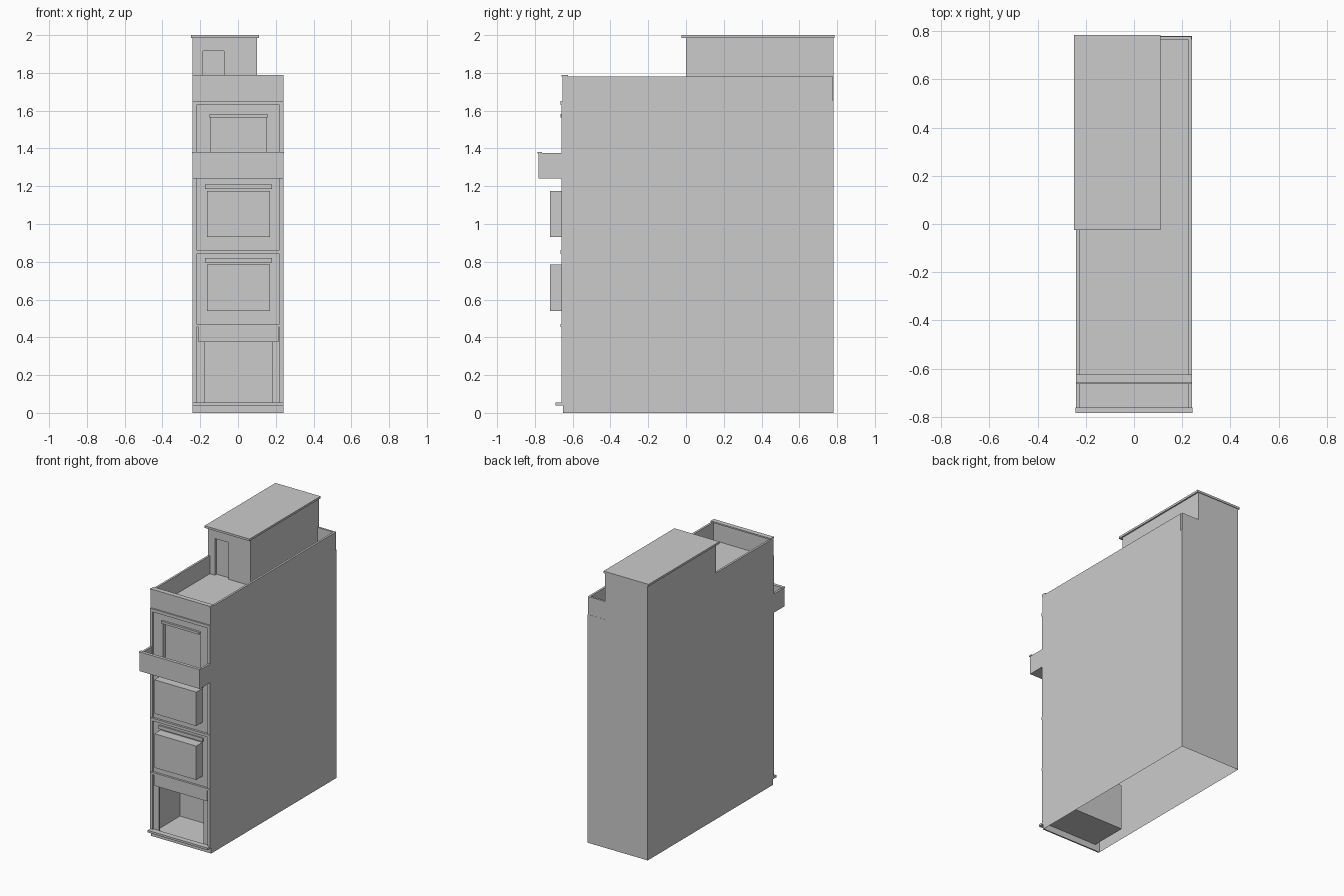
import bpy, bmesh

if "Cube" in bpy.data.objects:
    bpy.data.objects.remove(bpy.data.objects["Cube"])

# box face order: bottom, top, front, back, left, right
FACES = {"bottom": (0, 3, 2, 1), "top": (4, 5, 6, 7), "front": (0, 1, 5, 4),
         "back": (2, 3, 7, 6), "left": (3, 0, 4, 7), "right": (1, 2, 6, 5)}


def box(name, x, y, z, skip=()):
    """Box from three (min, max) ranges, leaving out the skipped sides."""
    bm = bmesh.new()
    v = [bm.verts.new((x[i], y[j], z[k])) for k in (0, 1)
         for i, j in ((0, 0), (1, 0), (1, 1), (0, 1))]
    for side, idx in FACES.items():
        if side not in skip:
            bm.faces.new([v[i] for i in idx])
    mesh = bpy.data.meshes.new(name)
    bm.to_mesh(mesh)
    bm.free()
    ob = bpy.data.objects.new(name, mesh)
    bpy.context.collection.objects.link(ob)
    return ob


W, F, B = 0.24, -0.65, 0.78      # half width, front wall, back wall
ROOF, TOP = 1.65, 1.78

# hollow outer walls, open underneath, with roof deck
box("outer_walls", (-W, W), (F, B), (0, ROOF), ("front", "bottom"))


def wall(name, x, z):
    box(name, x, (F, F + 0.01), z)


# front wall around the shop opening and the upper window
wall("base_wall", (-W, W), (0, 0.045))
wall("shop_jamb_left", (-W, -0.175), (0.045, 0.375))
wall("shop_jamb_right", (0.18, W), (0.045, 0.375))
wall("middle_wall", (-W, W), (0.375, 1.24))
wall("upper_jamb_left", (-W, -0.145), (1.24, 1.565))
wall("upper_jamb_right", (0.15, W), (1.24, 1.565))
wall("upper_wall", (-W, W), (1.565, ROOF))

# shop room and recessed balcony door
box("shop_room", (-0.205, 0.21), (F + 0.005, -0.37), (0.045, 0.375), ("front",))
box("balcony_door_recess", (-0.145, 0.15), (F, F + 0.03), (1.24, 1.565), ("front",))
box("shop_sign_panel", (-0.21, 0.215), (F - 0.01, F), (0.375, 0.455))
box("front_step", (-W, W), (-0.69, F), (0.04, 0.055))

# pilasters and floor bands
for side, s in (("left", -1), ("right", 1)):
    box("pilaster_" + side, sorted((s * 0.22, s * W)), (F - 0.01, F), (0.055, ROOF))
for i, (z0, z1) in enumerate(((0.455, 0.47), (0.842, 0.862), (1.63, 1.652))):
    box(f"floor_band_{i}", (-W, W), (F - 0.015, F), (z0, z1))

# bay windows with hoods
for i, z in enumerate((0.54, 0.93)):
    box(f"bay_window_{i}", (-0.165, 0.17), (-0.72, F), (z, z + 0.245))
    box(f"bay_hood_{i}", (-0.175, 0.18), (F - 0.01, F), (z + 0.255, z + 0.28))
box("balcony_door_hood", (-0.15, 0.155), (F - 0.015, F), (1.565, 1.582))

# balcony
box("balcony_floor", (-W, W), (-0.78, F), (1.24, 1.255))
box("balcony_front", (-W, W), (-0.78, -0.765), (1.255, 1.375))
box("balcony_front_rail", (-0.243, 0.243), (-0.785, -0.762), (1.373, 1.382))
for side, s in (("left", -1), ("right", 1)):
    box("balcony_side_" + side, sorted((s * 0.225, s * W)), (-0.765, F), (1.255, 1.375))

# roof parapets
box("parapet_front", (-W, W), (F - 0.005, -0.635), (ROOF, TOP))
box("parapet_front_cap", (-W, W), (-0.66, -0.625), (TOP, 1.79))
box("parapet_right", (0.225, W), (-0.635, 0.765), (ROOF, TOP))
box("parapet_left", (-W, -0.225), (-0.635, 0), (ROOF, TOP))
box("parapet_back", (0.10, 0.238), (0.765, 0.779), (ROOF, TOP))

# stair house on the roof, with recessed door
dx0, dx1, dz = -0.185, -0.075, 1.915
box("stair_house", (-W, 0.10), (0, B), (ROOF, 1.985), ("front", "bottom"))
box("stair_front_left", (-W, dx0), (0, 0.01), (ROOF, 1.985))
box("stair_front_right", (dx1, 0.10), (0, 0.01), (ROOF, 1.985))
box("stair_front_top", (dx0, dx1), (0, 0.01), (dz, 1.985))
box("stair_door_recess", (dx0, dx1), (0, 0.02), (ROOF, dz), ("front", "bottom"))
box("stair_roof_slab", (-0.25, 0.11), (-0.025, 0.785), (1.985, 2.0))
